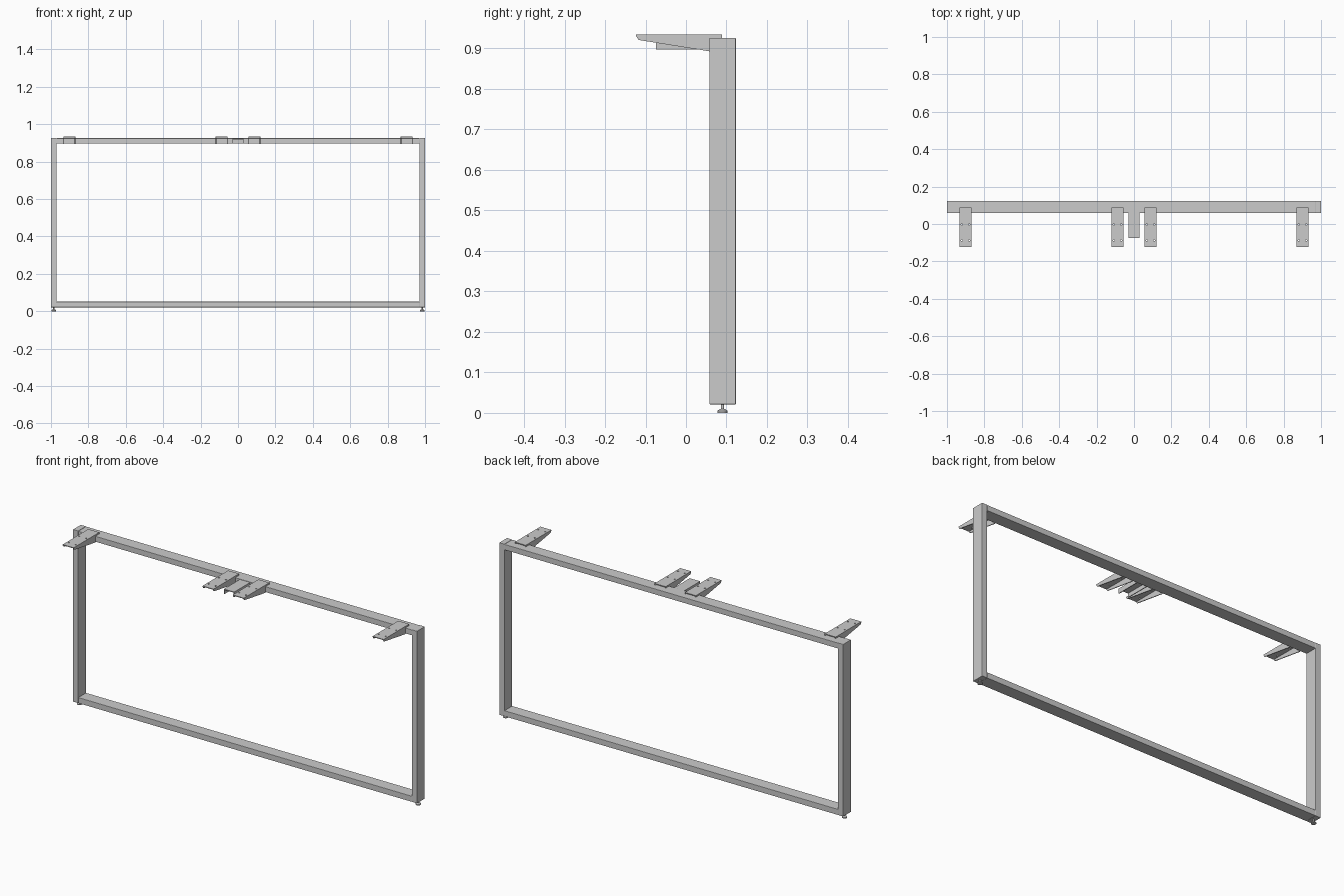
import bpy, bmesh
from mathutils import Matrix, Vector

if "Cube" in bpy.data.objects:
    bpy.data.objects.remove(bpy.data.objects["Cube"])


def make_object(name, bm):
    bmesh.ops.recalc_face_normals(bm, faces=bm.faces)
    mesh = bpy.data.meshes.new(name)
    bm.to_mesh(mesh)
    bm.free()
    obj = bpy.data.objects.new(name, mesh)
    bpy.context.collection.objects.link(obj)
    return obj


def add_box(bm, x0, x1, y0, y1, z0, z1):
    centre = Vector(((x0 + x1) / 2, (y0 + y1) / 2, (z0 + z1) / 2))
    size = Matrix.Diagonal((x1 - x0, y1 - y0, z1 - z0, 1))
    bmesh.ops.create_cube(bm, size=1, matrix=Matrix.Translation(centre) @ size)


def add_cylinder(bm, x, y, z0, z1, r0, r1, sides=24):
    bmesh.ops.create_cone(bm, cap_ends=True, segments=sides, radius1=r0, radius2=r1,
                          depth=z1 - z0, matrix=Matrix.Translation((x, y, (z0 + z1) / 2)))


def add_prism(bm, profile, x0, x1):
    # side profile given as (y, z), extruded along x
    face = bm.faces.new([bm.verts.new((x0, y, z)) for y, z in profile])
    ext = bmesh.ops.extrude_face_region(bm, geom=[face])["geom"]
    verts = [v for v in ext if isinstance(v, bmesh.types.BMVert)]
    bmesh.ops.translate(bm, verts=verts, vec=(x1 - x0, 0, 0))


def tube(name, *bounds):
    bm = bmesh.new()
    add_box(bm, *bounds)
    obj = make_object(name, bm)
    bevel = obj.modifiers.new("soft_edges", "BEVEL")
    bevel.width = 0.0015
    bevel.segments = 2
    return obj


Y0, Y1 = 0.058, 0.123      # depth of the frame
Z0, Z1 = 0.021, 0.926      # height of the frame
T = 0.03                   # tube thickness

# Rectangular frame: full-height posts with rails between them
tube("left_post", -1, -1 + T, Y0, Y1, Z0, Z1)
tube("right_post", 1 - T, 1, Y0, Y1, Z0, Z1)
tube("top_rail", -1 + T, 1 - T, Y0, Y1, Z1 - T, Z1 - 0.001)
tube("bottom_rail", -1 + T, 1 - T, Y0, Y1, Z0, Z0 + T)

# Levelling feet: tapered pad on a threaded stem
for side, x in (("left", -0.985), ("right", 0.985)):
    bm = bmesh.new()
    add_cylinder(bm, x, 0.09, 0, 0.005, 0.0125, 0.0125)
    add_cylinder(bm, x, 0.09, 0.005, 0.01, 0.0125, 0.006)
    add_cylinder(bm, x, 0.09, 0.009, Z0 + 0.002, 0.004, 0.004, 16)
    make_object(side + "_levelling_foot", bm)

# Tapered support brackets: top plate with four screw holes and two side flanges
TOP, SHEET, HALF = 0.934, 0.004, 0.032
flange = [(-0.123, TOP - SHEET), (-0.117, 0.921), (Y0, 0.893), (Y0, Z1),
          (0.089, Z1), (0.089, TOP - SHEET)]


def bracket(name, x):
    bm = bmesh.new()
    add_box(bm, x - HALF, x + HALF, -0.123, 0.089, TOP - SHEET, TOP)
    plate = make_object(name + "_plate", bm)

    bm = bmesh.new()
    for dx in (-0.02, 0.02):
        for y in (-0.088, -0.003):
            add_cylinder(bm, x + dx, y, TOP - 0.01, TOP + 0.01, 0.004, 0.004, 16)
    cutter = make_object(name + "_hole_cutter", bm)
    cutter.hide_render = True
    cutter.hide_set(True)
    cut = plate.modifiers.new("screw_holes", "BOOLEAN")
    cut.operation = "DIFFERENCE"
    cut.solver = "EXACT"
    cut.object = cutter

    bm = bmesh.new()
    add_prism(bm, flange, x - HALF, x - HALF + SHEET)
    add_prism(bm, flange, x + HALF - SHEET, x + HALF)
    make_object(name + "_flanges", bm)


for name, x in (("outer_left_bracket", -0.901), ("inner_left_bracket", -0.088),
                ("inner_right_bracket", 0.088), ("outer_right_bracket", 0.901)):
    bracket(name, x)

# Central connector: short inverted channel fixed to the top rail
bm = bmesh.new()
add_prism_points = [(-0.03, 0.898), (-0.03, 0.923), (0.03, 0.923), (0.03, 0.898),
                    (0.026, 0.898), (0.026, 0.919), (-0.026, 0.919), (-0.026, 0.898)]
face = bm.faces.new([bm.verts.new((x, -0.074, z)) for x, z in add_prism_points])
ext = bmesh.ops.extrude_face_region(bm, geom=[face])["geom"]
bmesh.ops.translate(bm, verts=[v for v in ext if isinstance(v, bmesh.types.BMVert)],
                    vec=(0, Y0 + 0.074, 0))
make_object("centre_channel", bm)
